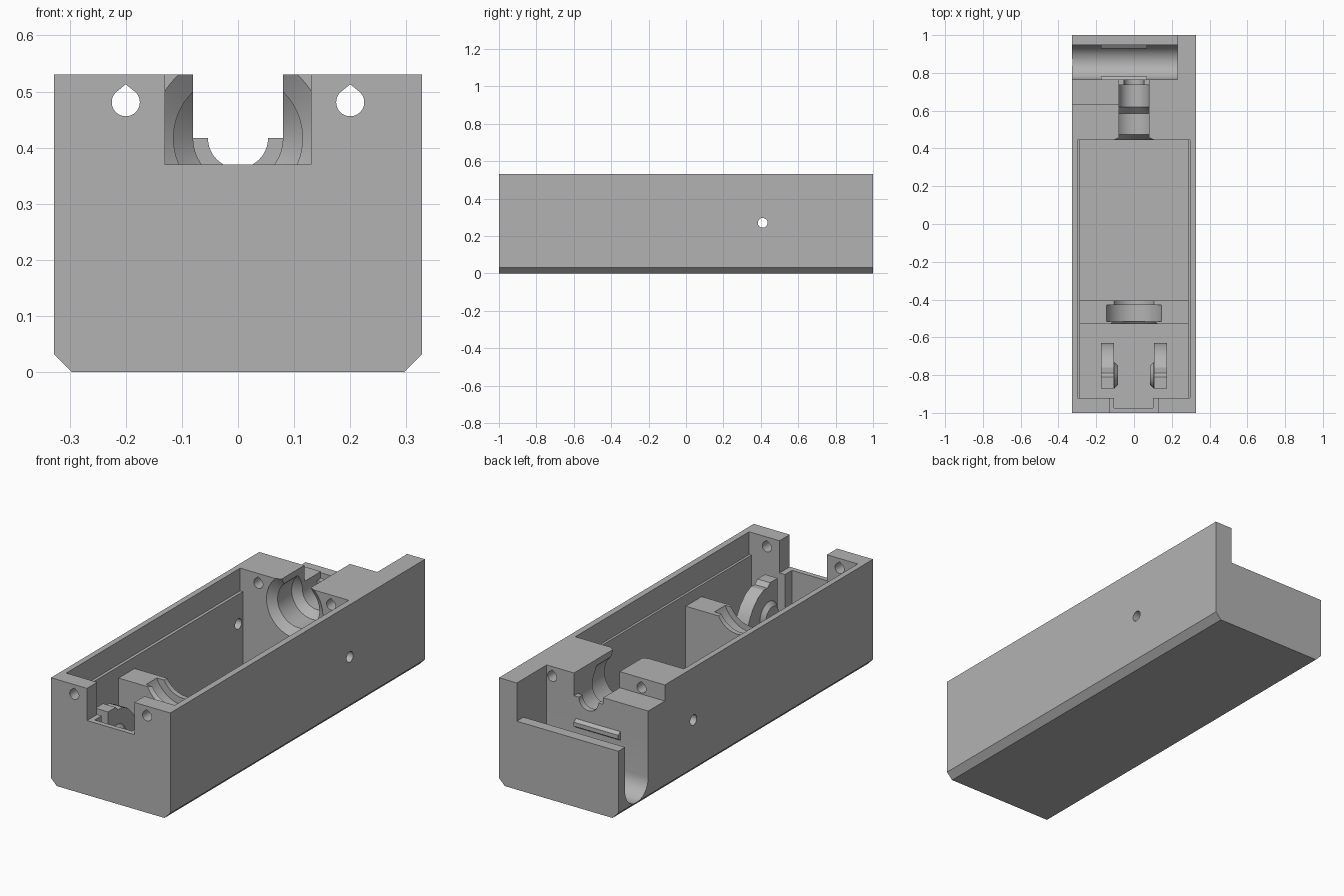
import bpy, bmesh
from math import sin, cos, pi

old = bpy.data.objects.get("Cube")
if old:
    bpy.data.objects.remove(old)

grey = bpy.data.materials.new("light_grey")
grey.use_nodes = True
colour = (0.45, 0.45, 0.45, 1)
grey.diffuse_color = colour
grey.node_tree.nodes["Principled BSDF"].inputs["Base Color"].default_value = colour

W, TOP, AXIS, FLOOR = 0.328, 0.53, 0.417, 0.04


def loft(name, rings):
    """Closed solid through rings of equal length."""
    bm = bmesh.new()
    rows = [[bm.verts.new(p) for p in ring] for ring in rings]
    n = len(rows[0])
    for a, b in zip(rows, rows[1:]):
        for i in range(n):
            bm.faces.new((a[i], a[(i + 1) % n], b[(i + 1) % n], b[i]))
    bm.faces.new(rows[0])
    bm.faces.new(rows[-1])
    bmesh.ops.recalc_face_normals(bm, faces=bm.faces)
    mesh = bpy.data.meshes.new(name)
    bm.to_mesh(mesh)
    bm.free()
    mesh.materials.append(grey)
    ob = bpy.data.objects.new(name, mesh)
    bpy.context.collection.objects.link(ob)
    return ob


def box(name, x0, x1, y0, y1, z0, z1):
    return loft(name, [[(x, y0, z0), (x, y1, z0), (x, y1, z1), (x, y0, z1)] for x in (x0, x1)])


def along_x(name, profile, x0, x1):
    return loft(name, [[(x, y, z) for y, z in profile] for x in (x0, x1)])


def along_y(name, profile, y0, y1):
    return loft(name, [[(x, y, z) for x, z in profile] for y in (y0, y1)])


def circle(u, v, r, n=40):
    return [(u + r * cos(2 * pi * i / n), v + r * sin(2 * pi * i / n)) for i in range(n)]


def bore(name, stations):
    """Turned solid along the shaft axis from (y, radius) stations."""
    return loft(name, [[(x, y, z) for x, z in circle(0, AXIS, r, 64)] for y, r in stations])


def cut(ob, cutters, operation="DIFFERENCE"):
    for c in cutters:
        c.hide_render = True
        mod = ob.modifiers.new("cut", "BOOLEAN")
        mod.object, mod.operation, mod.solver = c, operation, "EXACT"
        bpy.context.view_layer.update()
        graph = bpy.context.evaluated_depsgraph_get()
        mesh = bpy.data.meshes.new_from_object(ob.evaluated_get(graph))
        ob.modifiers.clear()
        ob.data = mesh
        bpy.data.objects.remove(c)


# Outer case with chamfered lower edges
c = 0.032
case = along_y("case", [(-W + c, 0), (W - c, 0), (W, c), (W, TOP), (-W, TOP), (-W, c)], -1, 1)

# Main cavity with a wider lip, and front notch with its inner pocket
cut(case, [
    box("cavity", -0.285, 0.285, -0.92, 0.445, FLOOR, 0.6),
    box("lid_lip", -0.3, 0.297, -0.92, 0.445, AXIS, 0.6),
    box("front_notch", -0.13, 0.13, -1.1, -0.9, 0.37, 0.6),
    box("front_pocket", -0.105, 0.1, -0.975, -0.9, FLOOR, 0.6),
])

# Shaft passage through the rear block
cut(case, [
    box("shaft_slot", -0.08, 0.08, 0.44, 0.8, AXIS, 0.6),
    bore("shaft_bore", [(0.43, 0.175), (0.475, 0.115), (0.585, 0.115), (0.62, 0.08),
                        (0.735, 0.08), (0.735, 0.0535), (0.8, 0.0535)]),
])

# Rear pocket: lowered back wall, round-bottomed trough, lowered right shoulder
yc, r = 0.856, 0.091
trough = [(yc - r, 0.6)] + [(yc - r * cos(pi * i / 16), 0.12 - r * sin(pi * i / 16))
                            for i in range(17)] + [(yc + r, 0.6)]
cut(case, [
    box("back_drop", -0.4, 0.23, 0.765, 1.1, 0.34, 0.6),
    along_x("trough", trough, -0.4, 0.23),
    box("shoulder_drop", -0.4, -0.08, 0.635, 1.1, 0.45, 0.6),
])

# Teardrop screw holes running lengthwise, and the cross pin hole
drop = [(0.025 * cos(a), 0.025 * sin(a)) for a in [pi * (0.75 + 1.5 * i / 30) for i in range(31)]]
drop.append((0, 0.032))
cut(case, [along_y("screw_hole", [(s * 0.2 + x, 0.481 + z) for x, z in drop], -1.1, 1.1)
           for s in (-1, 1)])
cut(case, [along_x("pin_hole", circle(0.41, 0.27, 0.026), -0.5, 0.5)])

# Bearing wall across the cavity
wall = box("bearing_wall", -0.286, 0.286, -0.53, -0.405, FLOOR - 0.01, 0.36)
cut(wall, [bore("bearing_seat", [(-0.54, 0.147), (-0.515, 0.125), (-0.515, 0.156),
                                 (-0.43, 0.156), (-0.43, 0.12), (-0.39, 0.12)])])

# Pair of pivot brackets with inner bosses
arm = [(-0.63, FLOOR - 0.01), (-0.63, 0.18), (-0.645, 0.24), (-0.675, 0.29), (-0.715, 0.33),
       (-0.76, 0.352), (-0.79, 0.35), (-0.81, 0.37), (-0.87, 0.37), (-0.87, FLOOR - 0.01)]
brackets = []
for side, s in (("left", 1), ("right", -1)):
    arm_ob = along_x(side + "_bracket", arm, s * 0.105, s * 0.175)
    boss = loft(side + "_boss", [[(s * x, y, z) for y, z in circle(-0.8, 0.21, rad)]
                                 for x, rad in ((0.11, 0.07), (0.104, 0.07), (0.085, 0.05))])
    brackets += [arm_ob, boss]

# Retaining ledges inside the rear trough
ledge_front = along_x("front_ledge", [(0.76, 0.26), (0.782, 0.275), (0.782, 0.295), (0.76, 0.31)], -0.175, 0.07)
ledge_back = along_x("back_ledge", [(0.95, 0.26), (0.93, 0.275), (0.93, 0.295), (0.95, 0.31)], -0.175, 0.07)

# Smooth shading on the round surfaces only
for ob in [case, wall, ledge_front, ledge_back] + brackets:
    bpy.ops.object.select_all(action="DESELECT")
    ob.select_set(True)
    bpy.context.view_layer.objects.active = ob
    bpy.ops.object.shade_smooth_by_angle(angle=pi / 7)
